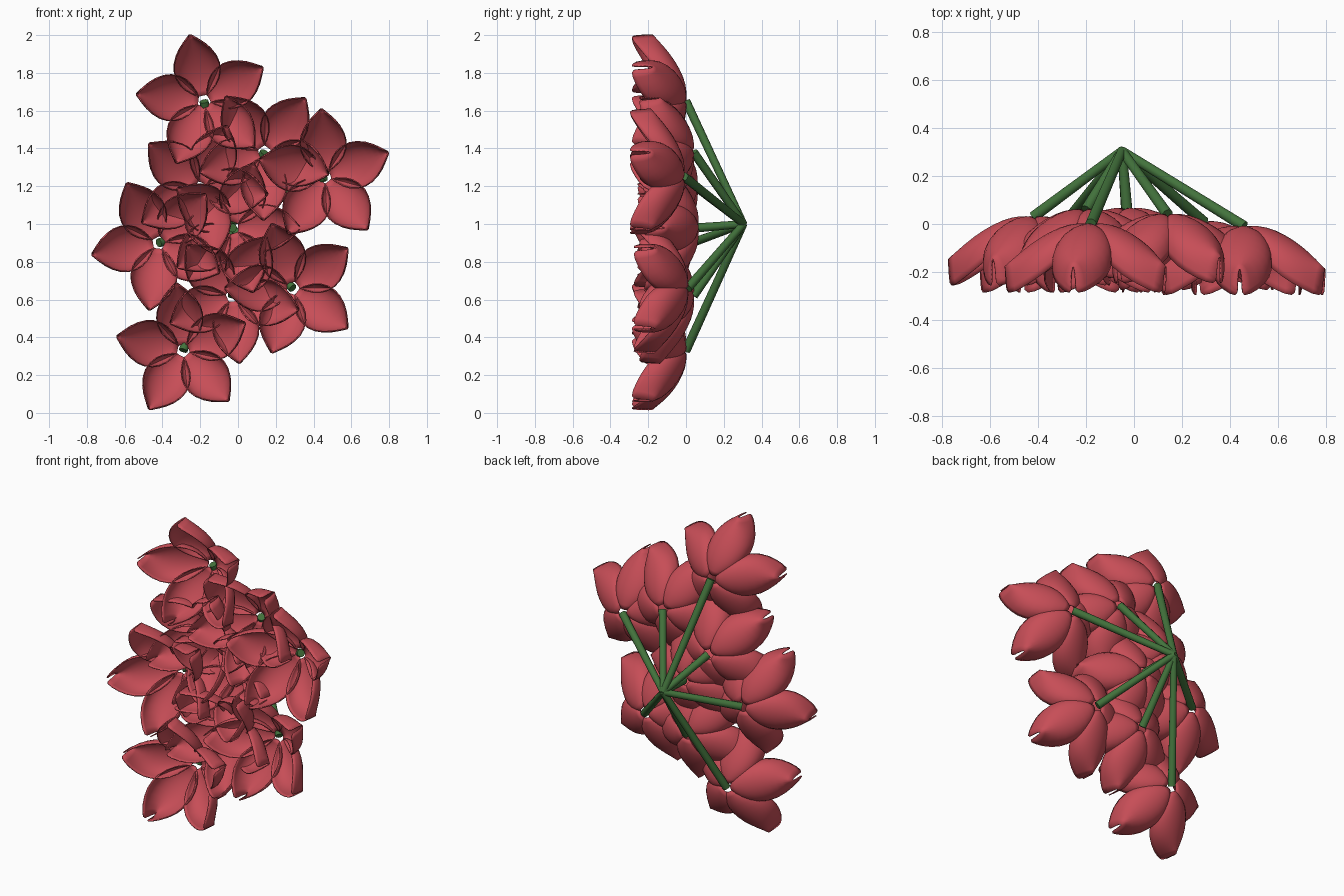
import bpy, math
from mathutils import Vector

cube = bpy.data.objects.get("Cube")
if cube:
    bpy.data.objects.remove(cube, do_unlink=True)


def material(name, rgb):
    m = bpy.data.materials.new(name)
    m.use_nodes = True
    m.diffuse_color = (*rgb, 1)
    m.node_tree.nodes["Principled BSDF"].inputs["Base Color"].default_value = (*rgb, 1)
    return m


red = material("petal red", (0.57, 0.075, 0.095))
green = material("stem green", (0.055, 0.17, 0.045))

# Petal stations: keel radius, keel height, rim radius, rim height, half width
STATIONS = [
    (0.03, 0.0, 0.03, 0.02, 0.02),
    (0.09, 0.0, 0.07, 0.07, 0.09),
    (0.17, 0.03, 0.14, 0.15, 0.13),
    (0.25, 0.08, 0.22, 0.215, 0.125),
    (0.315, 0.135, 0.295, 0.265, 0.075),
    (0.36, 0.175, 0.35, 0.30, 0.01),
]
ACROSS = 8


def petal_point(station, u):
    """Point on a boat-shaped petal: out, sideways, forward."""
    rk, nk, rr, nr, w = station
    lift = 1 - math.cos(u * math.pi / 2)
    side = w * math.sin(u * math.radians(105))
    return rk + (rr - rk) * lift, side, nk + (nr - nk) * lift


def flower(name, base, phase):
    """Five cupped petals facing the front."""
    verts, faces = [], []
    for k in range(5):
        a = math.radians(phase + 72 * k)
        out = Vector((math.cos(a), 0, math.sin(a)))
        side = Vector((-math.sin(a), 0, math.cos(a)))
        start = len(verts)
        for st in STATIONS:
            for j in range(ACROSS + 1):
                r, s, n = petal_point(st, 2 * j / ACROSS - 1)
                verts.append(base + out * r + side * s + Vector((0, -n, 0)))
        row = ACROSS + 1
        for i in range(len(STATIONS) - 1):
            for j in range(ACROSS):
                p = start + i * row + j
                faces.append((p, p + row, p + row + 1, p + 1))
    mesh = bpy.data.meshes.new(name)
    mesh.from_pydata(verts, [], faces)
    mesh.materials.append(red)
    mesh.shade_smooth()
    ob = bpy.data.objects.new(name, mesh)
    bpy.context.collection.objects.link(ob)
    sub = ob.modifiers.new("rounding", "SUBSURF")
    sub.levels = sub.render_levels = 1
    thick = ob.modifiers.new("thickness", "SOLIDIFY")
    thick.thickness = 0.006
    thick.offset = 0


def stem(name, start, end):
    """Straight round stem between two points."""
    d = end - start
    bpy.ops.mesh.primitive_cone_add(vertices=10, radius1=0.02, radius2=0.024,
                                    depth=d.length, location=(start + end) / 2)
    ob = bpy.context.object
    ob.name = name
    ob.rotation_euler = d.to_track_quat("Z", "Y").to_euler()
    ob.data.materials.append(green)
    bpy.ops.object.shade_smooth_by_angle(angle=math.radians(50))


# Flower bases and the turn of each flower about its axis
gather = Vector((-0.05, 0.305, 1.0))
FLOWERS = {
    "top": (-0.18, 0.0, 1.65, 30),
    "upper_left": (0.14, 0.04, 1.38, 53),
    "left": (0.46, -0.01, 1.25, 21),
    "upper_right": (-0.2, 0.06, 1.19, 67),
    "centre": (-0.03, 0.065, 0.98, 0),
    "right": (-0.42, 0.03, 0.9, 46),
    "lower_left": (0.29, 0.01, 0.66, 36),
    "lower_middle": (-0.03, 0.04, 0.62, 60),
    "bottom": (-0.29, 0.0, 0.33, 24),
}
for label, (x, y, z, phase) in FLOWERS.items():
    base = Vector((x, y, z))
    flower(label + "_flower", base, phase)
    stem(label + "_stem", gather, base)
